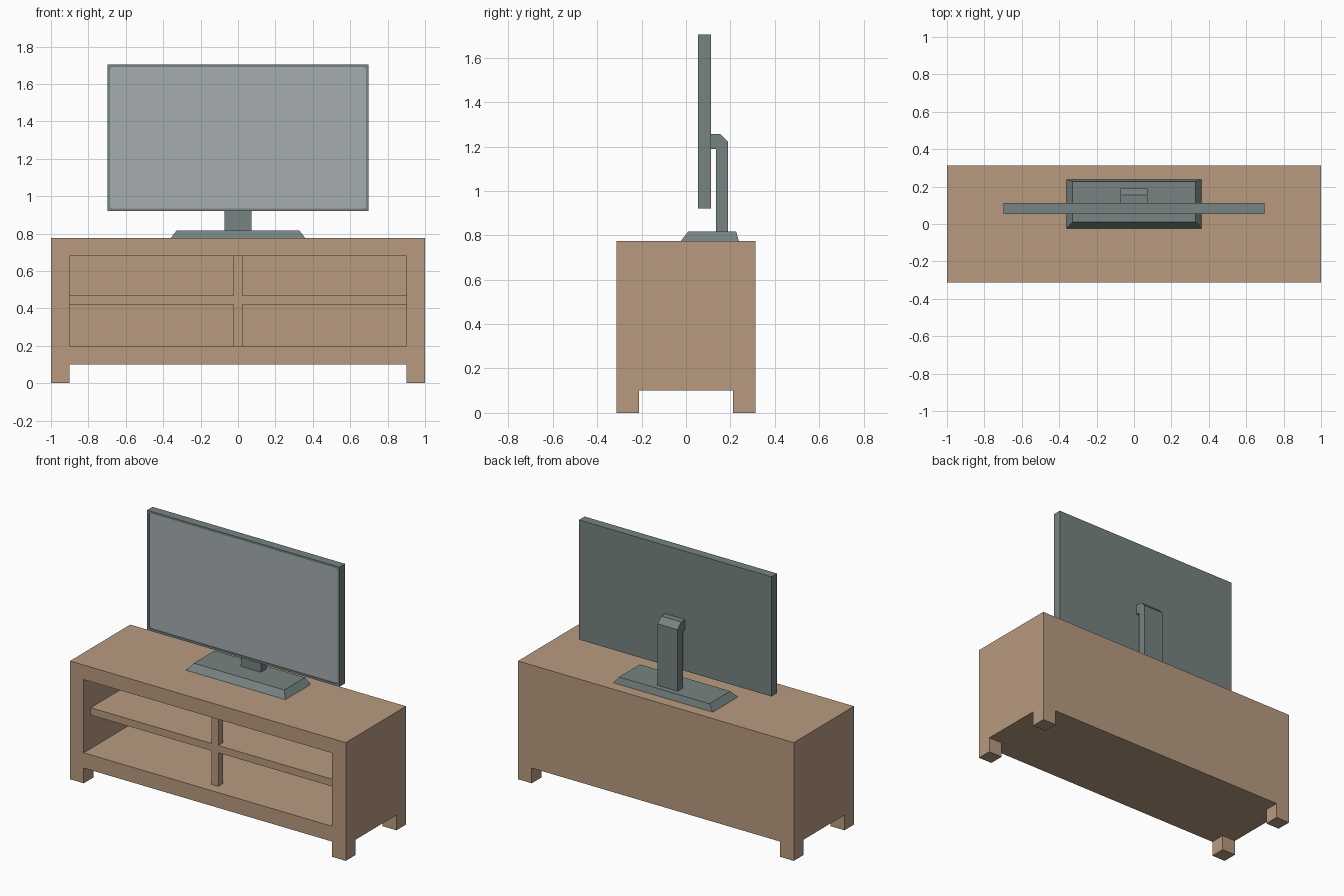
import bpy, bmesh
from math import cos, sin, pi

if "Cube" in bpy.data.objects:
    bpy.data.objects.remove(bpy.data.objects["Cube"])


def srgb(*rgb):
    return [((c / 255 + 0.055) / 1.055) ** 2.4 for c in rgb] + [1]


def material(name, color):
    m = bpy.data.materials.new(name)
    m.use_nodes = True
    m.diffuse_color = color
    bsdf = m.node_tree.nodes["Principled BSDF"]
    bsdf.inputs["Base Color"].default_value = color
    bsdf.inputs["Roughness"].default_value = 0.8
    return m


wood = material("light wood", srgb(184, 154, 128))
casing = material("dark grey plastic", srgb(118, 131, 130))
glass = material("grey screen", srgb(166, 174, 176))


def finish(name, bm, *mats):
    bmesh.ops.recalc_face_normals(bm, faces=bm.faces)
    me = bpy.data.meshes.new(name)
    bm.to_mesh(me)
    bm.free()
    for m in mats:
        me.materials.append(m)
    ob = bpy.data.objects.new(name, me)
    bpy.context.collection.objects.link(ob)
    return ob


def add_box(bm, x, y, z):
    verts = bmesh.ops.create_cube(bm, size=1)["verts"]
    for v in verts:
        for i, (lo, hi) in enumerate((x, y, z)):
            v.co[i] = lo if v.co[i] < 0 else hi
    return verts


def box(name, x, y, z, mat):
    bm = bmesh.new()
    add_box(bm, x, y, z)
    return finish(name, bm, mat)


def extrude(bm, points, offset):
    face = bm.faces.new([bm.verts.new(p) for p in points])
    new = bmesh.ops.extrude_face_region(bm, geom=[face])["geom"]
    moved = [g for g in new if isinstance(g, bmesh.types.BMVert)]
    bmesh.ops.translate(bm, verts=moved, vec=offset)


# Cabinet: solid block whose front face is inset and pushed back
W, D, TOP, FLOOR = 1.0, 0.312, 0.775, 0.1
bm = bmesh.new()
add_box(bm, (-W, W), (-D, D), (FLOOR, TOP))
bm.normal_update()
front = min(bm.faces, key=lambda f: f.calc_center_median().y)
bmesh.ops.inset_region(bm, faces=[front], thickness=0.0975)
for v in front.verts:
    v.co.x = 0.9 if v.co.x > 0 else -0.9
    v.co.z = 0.68 if v.co.z > 0.4 else 0.2
new = bmesh.ops.extrude_discrete_faces(bm, faces=[front])["faces"][0]
old_ring = list(new.verts)
bmesh.ops.translate(bm, verts=old_ring, vec=(0, 2 * D - 0.1, 0))
finish("cabinet", bm, wood)

# Shelf and the slim post crossing it
box("shelf", (-0.9, 0.9), (-0.24, D - 0.1), (0.42, 0.468), wood)
for name, z in (("lower_post", (0.2, 0.42)), ("upper_post", (0.468, 0.68))):
    box(name, (-0.025, 0.025), (-0.24, -0.19), z, wood)

# Four square legs
for side, sx in (("left", 1), ("right", -1)):
    for end, sy in (("front", -1), ("back", 1)):
        box(f"{end}_{side}_leg", sorted((sx * W, sx * 0.9)),
            sorted((sy * D, sy * (D - 0.1))), (0, FLOOR), wood)

# Stand base: box with tapered top
bm = bmesh.new()
for v in add_box(bm, (-0.36, 0.36), (-0.023, 0.238), (TOP, 0.817)):
    if v.co.z > 0.8:
        v.co.x *= 0.91
        v.co.y = 0.01 if v.co.y < 0 else 0.226
finish("stand_base", bm, casing)

# Stand neck: hooked side profile
profile = [(0.135, 0.817), (0.19, 0.817), (0.19, 1.22), (0.154, 1.257),
           (0.112, 1.257), (0.112, 1.19), (0.135, 1.19)]
bm = bmesh.new()
extrude(bm, [(-0.072, y, z) for y, z in profile], (0.144, 0, 0))
finish("stand_neck", bm, casing)

# Television: casing with a rounded, slightly recessed screen
CZ, HW, HH, Y0, Y1 = 1.312, 0.698, 0.392, 0.054, 0.112
SW, SH, R, STEPS, RECESS = 0.684, 0.378, 0.016, 4, 0.006
ring = []
for q, (sx, sz) in enumerate(((1, 1), (-1, 1), (-1, -1), (1, -1))):
    for k in range(STEPS + 1):
        a = (q + k / STEPS) * pi / 2
        ring.append((sx * (SW - R) + R * cos(a), sz * (SH - R) + R * sin(a)))
bm = bmesh.new()
body = add_box(bm, (-HW, HW), (Y0, Y1), (CZ - HH, CZ + HH))
bm.normal_update()
front = min(bm.faces, key=lambda f: f.calc_center_median().y)
corner = {(v.co.x > 0, v.co.z > CZ): v for v in front.verts}
corners = [corner[k] for k in ((True, True), (False, True), (False, False), (True, False))]
bmesh.ops.delete(bm, geom=[front], context="FACES_ONLY")
rim = [bm.verts.new((x, Y0, CZ + z)) for x, z in ring]
back = [bm.verts.new((x, Y0 + RECESS, CZ + z)) for x, z in ring]
n, per = len(ring), STEPS + 1
for i in range(n):
    j, c = (i + 1) % n, corners[i // per]
    bm.faces.new((rim[i], rim[j], back[j], back[i]))
    nxt = corners[j // per]
    bm.faces.new((c, rim[i], rim[j]) if nxt is c else (c, rim[i], rim[j], nxt))
screen = bm.faces.new(back)
screen.material_index = 1
finish("television", bm, casing, glass)
